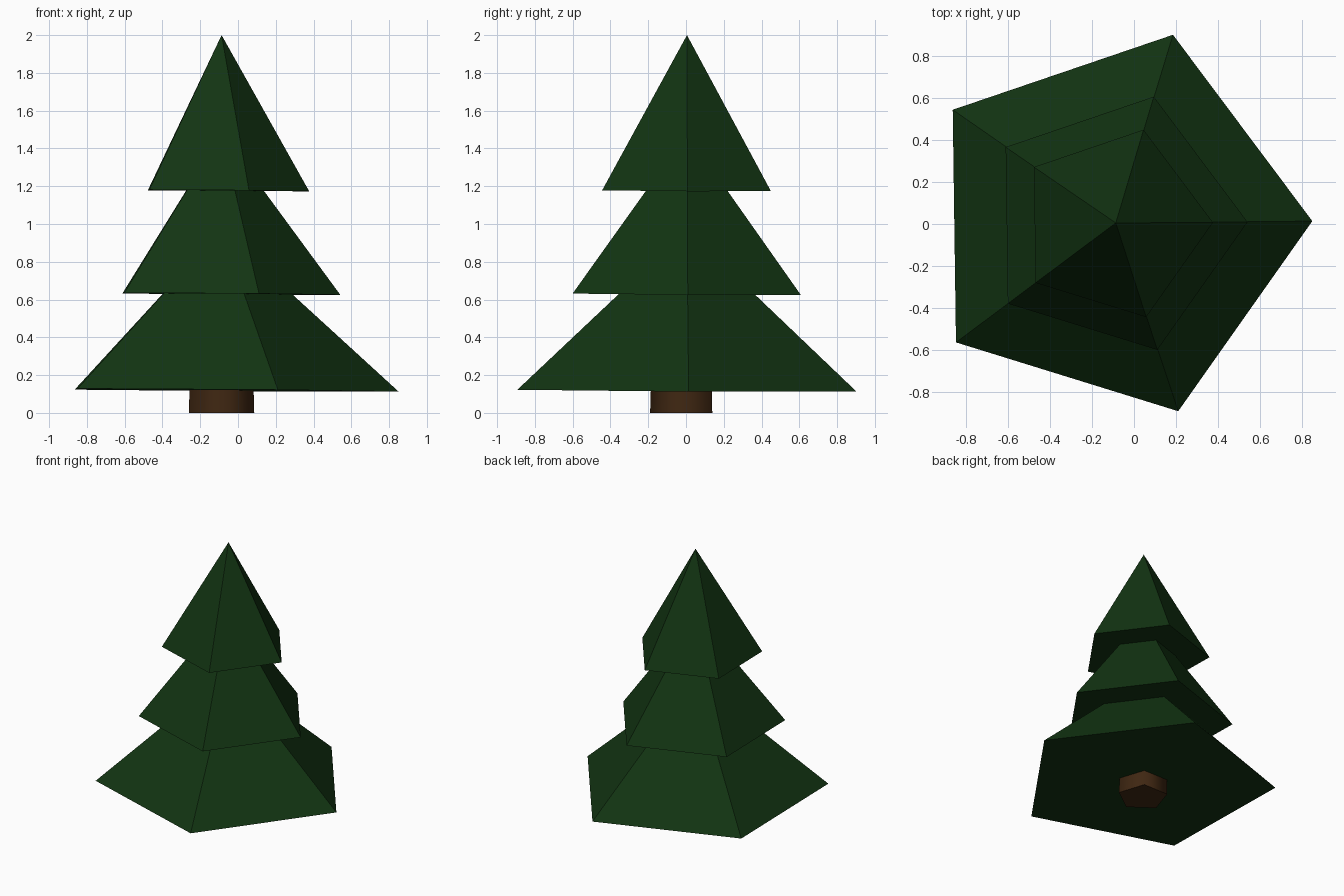
import bpy
from math import radians

cube = bpy.data.objects.get("Cube")
if cube:
    bpy.data.objects.remove(cube, do_unlink=True)


def material(name, color):
    mat = bpy.data.materials.new(name)
    mat.use_nodes = True
    mat.diffuse_color = color
    mat.node_tree.nodes["Principled BSDF"].inputs["Base Color"].default_value = color
    return mat


def cone(name, mat, sides, radius, top_radius, bottom, top, spot, turn, tilt=(0, 0)):
    """Low-poly cone standing between two heights, first corner at the turn angle."""
    bpy.ops.mesh.primitive_cone_add(
        vertices=sides, radius1=radius, radius2=top_radius, depth=top - bottom,
        location=(*spot, (bottom + top) / 2))
    obj = bpy.context.object
    obj.name = name
    obj.data.materials.append(mat)
    # The primitive puts its first corner on +y
    obj.rotation_euler = (radians(tilt[0]), radians(tilt[1]), radians(turn - 90))
    return obj


needles = material("dark green needles", (0.006, 0.034, 0.006, 1))
bark = material("brown bark", (0.05, 0.02, 0.006, 1))

# Three stacked five-sided foliage tiers, leaning very slightly
tiers = {
    "lower_foliage": (0.944, 0.12, 0.97),
    "middle_foliage": (0.635, 0.63, 1.48),
    "upper_foliage": (0.47, 1.177, 2.0),
}
for name, (radius, bottom, top) in tiers.items():
    cone(name, needles, 5, radius, 0, bottom, top, (-0.09, 0.003), 0.8, (-0.45, -0.3))

# Five-sided trunk with softened sides and crisp ends
trunk = cone("trunk", bark, 5, 0.182, 0.176, 0, 0.2, (-0.087, -0.008), -90)
bpy.ops.object.shade_smooth_by_angle(angle=radians(80))
